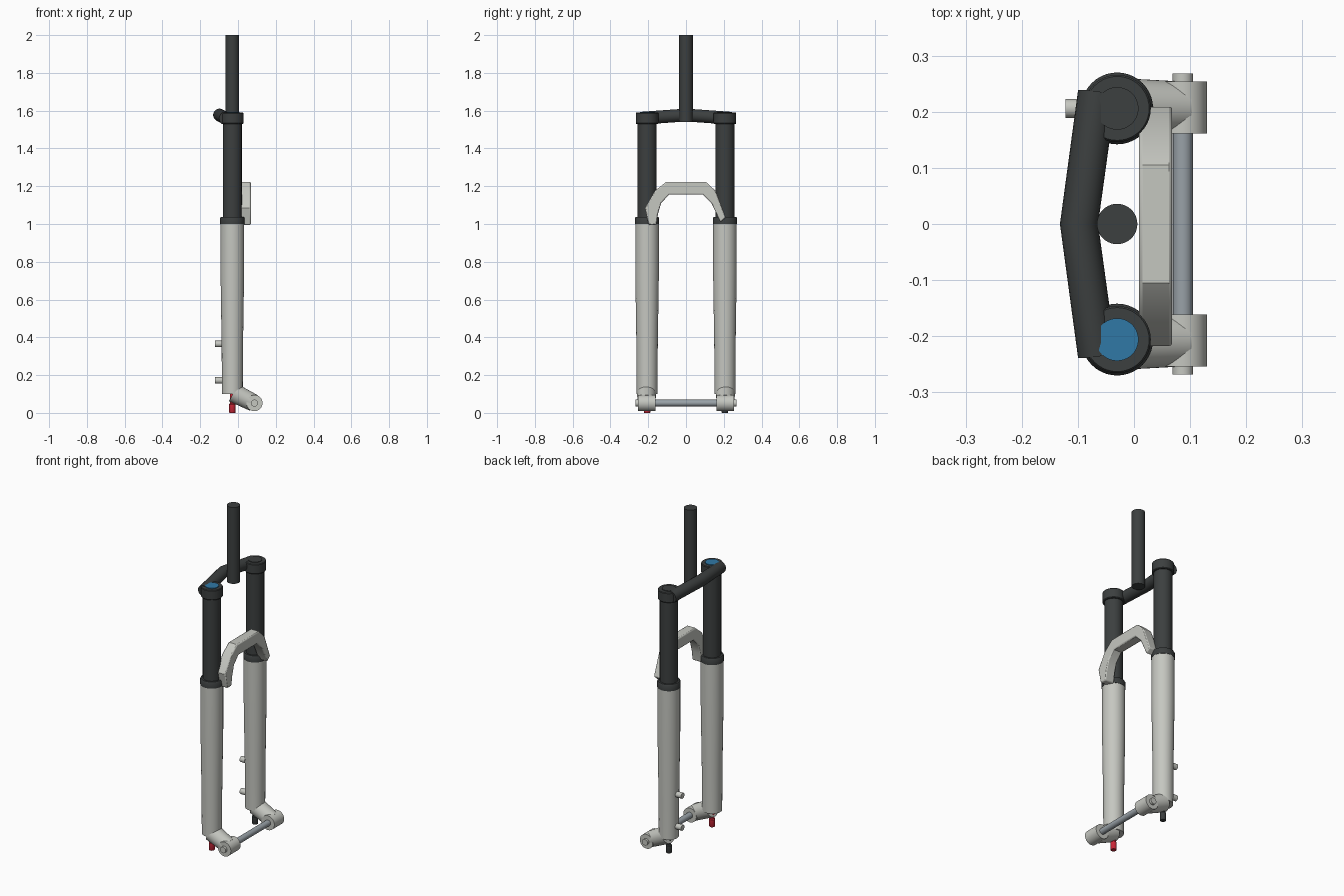
import bpy, bmesh
from mathutils import Vector

if "Cube" in bpy.data.objects:
    bpy.data.objects.remove(bpy.data.objects["Cube"])


def material(name, rgb):
    m = bpy.data.materials.new(name)
    m.diffuse_color = (*rgb, 1)
    m.use_nodes = True
    m.node_tree.nodes["Principled BSDF"].inputs["Base Color"].default_value = m.diffuse_color
    return m


LIGHT = material("light_alloy", (0.56, 0.57, 0.53))
DARK = material("dark_coating", (0.045, 0.05, 0.05))
STEEL = material("axle_steel", (0.32, 0.36, 0.39))
BLUE = material("blue_anodised", (0.03, 0.19, 0.38))
RED = material("red_anodised", (0.6, 0.02, 0.04))


def finish(name, bm, mat):
    bmesh.ops.recalc_face_normals(bm, faces=bm.faces)
    me = bpy.data.meshes.new(name)
    bm.to_mesh(me)
    bm.free()
    ob = bpy.data.objects.new(name, me)
    bpy.context.collection.objects.link(ob)
    me.materials.append(mat)
    bpy.ops.object.select_all(action='DESELECT')
    ob.select_set(True)
    bpy.context.view_layer.objects.active = ob
    bpy.ops.object.shade_smooth_by_angle(angle=0.6)
    return ob


def rod(name, a, b, r1, mat, r2=None, sides=40):
    """Cylinder or cone from point a (radius r1) to point b (radius r2)."""
    a, b = Vector(a), Vector(b)
    bm = bmesh.new()
    bmesh.ops.create_cone(bm, cap_ends=True, segments=sides, radius1=r1,
                          radius2=r1 if r2 is None else r2, depth=(b - a).length)
    rot = Vector((0, 0, 1)).rotation_difference(b - a).to_matrix().to_4x4()
    rot.translation = (a + b) / 2
    bm.transform(rot)
    return finish(name, bm, mat)


def lathe(name, x, y, profile, mat, sides=40):
    """Revolve (radius, z) points around a vertical axis."""
    bm = bmesh.new()
    vs = [bm.verts.new((x + r, y, z)) for r, z in profile]
    es = [bm.edges.new(p) for p in zip(vs, vs[1:])]
    bmesh.ops.spin(bm, geom=vs + es, cent=(x, y, 0), axis=(0, 0, 1),
                   angle=6.283185307, steps=sides)
    bmesh.ops.remove_doubles(bm, verts=bm.verts, dist=1e-5)
    return finish(name, bm, mat)


X, Y = -0.03, 0.206          # leg axis
AX, AZ = 0.087, 0.052        # wheel axle axis

# Steerer tube
rod("steerer_tube", (X, 0, 1.54), (X, 0, 2.0), 0.036, DARK)

# Arched crown: a bent round tube behind the legs
curve = bpy.data.curves.new("crown_path", 'CURVE')
curve.dimensions = '3D'
curve.bevel_depth = 0.034
curve.bevel_resolution = 8
curve.use_fill_caps = True
path = curve.splines.new('POLY')
pts = [(-0.066, -0.234, 1.56), (-0.098, 0, 1.577), (-0.066, 0.234, 1.56)]
path.points.add(len(pts) - 1)
for p, co in zip(path.points, pts):
    p.co = (*co, 1)
tmp = bpy.data.objects.new("crown_path", curve)
bpy.context.collection.objects.link(tmp)
bm = bmesh.new()
bm.from_mesh(bpy.data.meshes.new_from_object(
    tmp.evaluated_get(bpy.context.evaluated_depsgraph_get())))
bpy.data.objects.remove(tmp)
bmesh.ops.remove_doubles(bm, verts=bm.verts, dist=1e-5)
crown = finish("crown", bm, DARK)

for s, side in ((-1, "near"), (1, "far")):
    y = s * Y
    # Upper tube, clamp and adjuster cap
    rod(f"{side}_stanchion", (X, y, 0.99), (X, y, 1.55), 0.050, DARK)
    lathe(f"{side}_crown_clamp", X, y,
          [(0, 1.53), (0.057, 1.53), (0.06, 1.534), (0.06, 1.586), (0.057, 1.59), (0, 1.59)], DARK)
    rod(f"{side}_top_cap", (X, y, 1.58), (X, y, 1.594), 0.038, BLUE if s < 0 else DARK)
    # Wiper seal and tapered lower leg
    lathe(f"{side}_wiper_seal", X, y,
          [(0, 1.0), (0.064, 1.0), (0.064, 1.032), (0.06, 1.038), (0, 1.038)], DARK)
    lathe(f"{side}_lower_leg", X, y,
          [(0, 0.1), (0.055, 0.1), (0.0565, 0.35), (0.0625, 0.75), (0.0625, 1.0), (0, 1.0)], LIGHT)
    # Dropout arm and axle eye
    rod(f"{side}_dropout_arm", (-0.025, y + s * 0.003, 0.107), (0.083, y + s * 0.002, 0.053),
        0.051, LIGHT, 0.046)
    rod(f"{side}_axle_eye", (AX, s * 0.161, AZ), (AX, s * 0.254, AZ), 0.043, LIGHT)
    # Rebound knob under the leg
    lathe(f"{side}_rebound_knob", X, y,
          [(0, 0), (0.015, 0), (0.017, 0.003), (0.017, 0.045), (0.013, 0.05), (0.013, 0.11), (0, 0.11)],
          RED if s < 0 else DARK, 24)

# Through axle
rod("axle", (AX, -0.267, AZ), (AX, 0.267, AZ), 0.018, STEEL)
for s in (-1, 1):
    rod("axle_end", (AX, s * 0.24, AZ), (AX, s * 0.268, AZ), 0.0185, LIGHT)

# Brake mounts on the far leg
for z in (0.172, 0.365):
    rod("brake_mount", (X - 0.03, Y, z), (-0.122, Y, z), 0.017, LIGHT, sides=24)

# Brace arch: (y, z) outline extruded along x
outer = [(-0.198, 0.995), (-0.219, 1.08), (-0.165, 1.175), (-0.105, 1.223),
         (0.105, 1.223), (0.157, 1.175), (0.211, 1.035)]
inner = [(0.182, 1.01), (0.135, 1.11), (0.09, 1.155), (-0.09, 1.155),
         (-0.132, 1.11), (-0.157, 0.995)]
bm = bmesh.new()
a, b = list(outer), list(reversed(inner))
b.insert(3, (0.0, 1.155))
a.insert(4, (0.0, 1.223))
b = b[:2] + [(-0.09, 1.155), (0.0, 1.155), (0.09, 1.155), (0.135, 1.11), (0.182, 1.01)]
a = [a[0], a[2], a[3], a[4], a[5], a[6], a[7]]
rings = []
for (oy, oz), (iy, iz) in zip(a, b):
    rings.append([bm.verts.new(c) for c in ((0.009, oy, oz), (0.068, oy, oz),
                                            (0.068, iy, iz), (0.009, iy, iz))])
for r, q in zip(rings, rings[1:]):
    for i in range(4):
        bm.faces.new((r[i], r[(i + 1) % 4], q[(i + 1) % 4], q[i]))
bm.faces.new(rings[0])
bm.faces.new(rings[-1])
# push the foot of the near side outwards
cut = bmesh.ops.subdivide_edges(bm, edges=[bm.edges.get((rings[0][i], rings[1][i])) for i in range(4)], cuts=1)
for v in cut["geom_inner"]:
    if isinstance(v, bmesh.types.BMVert):
        v.co.y -= 0.036 if v.co.y < -0.16 else 0.004
bmesh.ops.recalc_face_normals(bm, faces=bm.faces)
arch = finish("brace_arch", bm, LIGHT)
mod = arch.modifiers.new("soft_edges", 'BEVEL')
mod.width = 0.006
mod.segments = 2
mod.limit_method = 'ANGLE'
mod.angle_limit = 0.9
